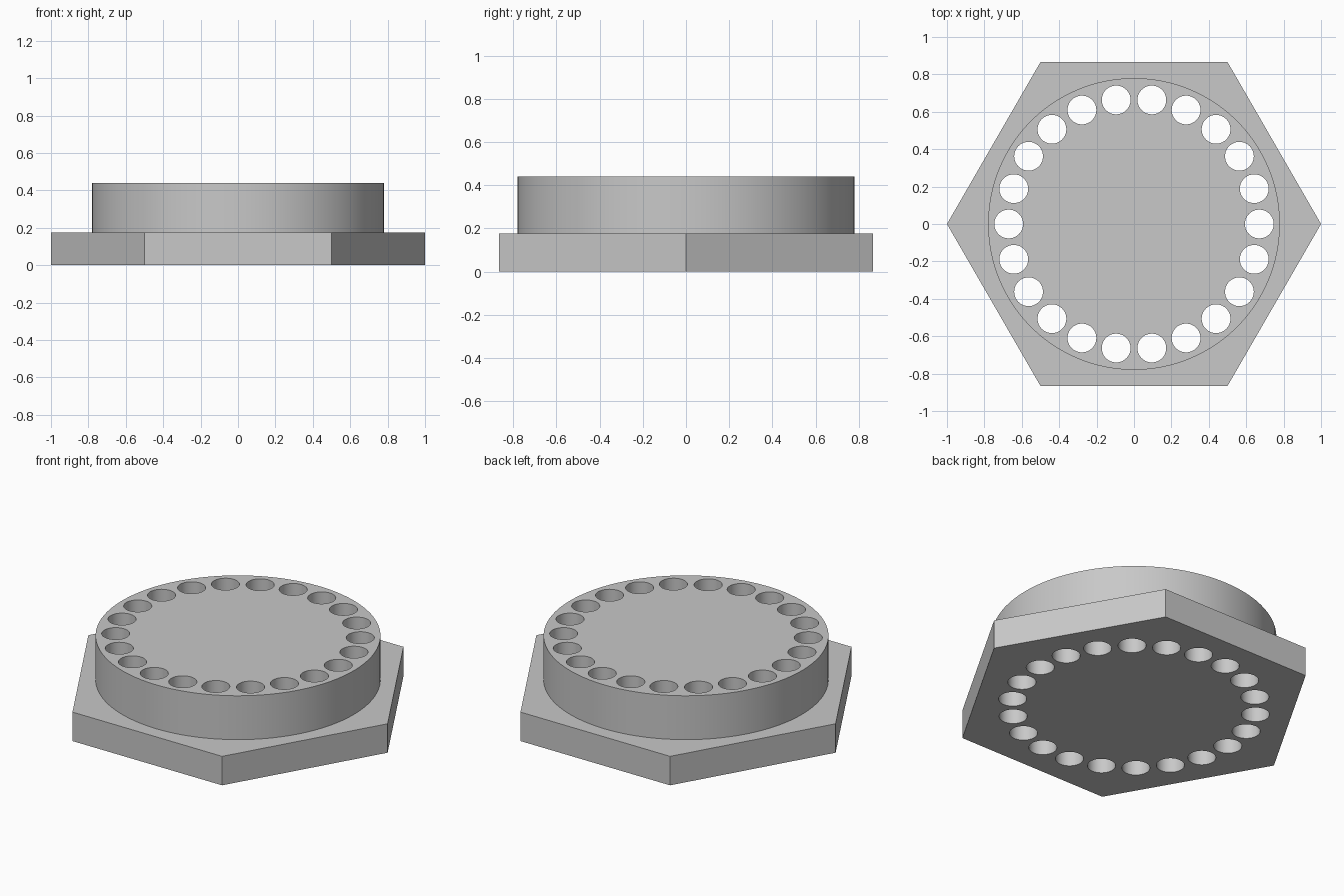
import bpy
import bmesh
from math import cos, sin, tau, radians

cube = bpy.data.objects.get("Cube")
if cube:
    bpy.data.objects.remove(cube, do_unlink=True)

HEX_HEIGHT, TOTAL_HEIGHT = 0.175, 0.44
DISC_RADIUS = 0.78
HOLE_COUNT, HOLE_RADIUS, HOLE_RING = 22, 0.077, 0.67

grey = bpy.data.materials.new("light_grey")
colour = (0.58, 0.58, 0.58, 1)
grey.use_nodes = True
grey.diffuse_color = colour
grey.node_tree.nodes["Principled BSDF"].inputs["Base Color"].default_value = colour


def add_prism(bm, sides, radius, bottom, top, x=0, y=0):
    """Upright prism with its first corner towards +x."""
    rings = [[bm.verts.new((x + radius * cos(tau * i / sides),
                            y + radius * sin(tau * i / sides), z))
              for i in range(sides)] for z in (bottom, top)]
    low, high = rings
    bm.faces.new(low[::-1])
    bm.faces.new(high)
    for i in range(sides):
        j = (i + 1) % sides
        bm.faces.new((low[i], low[j], high[j], high[i]))


def make_object(name, bm):
    mesh = bpy.data.meshes.new(name)
    bm.to_mesh(mesh)
    bm.free()
    mesh.materials.append(grey)
    obj = bpy.data.objects.new(name, mesh)
    bpy.context.collection.objects.link(obj)
    return obj


def apply_boolean(target, tool, operation):
    tool.hide_render = True
    mod = target.modifiers.new(operation.title(), "BOOLEAN")
    mod.operation = operation
    mod.solver = "EXACT"
    mod.object = tool
    bpy.context.view_layer.objects.active = target
    bpy.ops.object.modifier_apply(modifier=mod.name)
    bpy.data.objects.remove(tool, do_unlink=True)


# Hexagonal base
bm = bmesh.new()
add_prism(bm, 6, 1.0, 0, HEX_HEIGHT)
flange = make_object("drilled_hex_flange", bm)

# Round boss, sunk into the base and merged with it
bm = bmesh.new()
add_prism(bm, 96, DISC_RADIUS, HEX_HEIGHT / 2, TOTAL_HEIGHT)
apply_boolean(flange, make_object("round_boss", bm), "UNION")

# Ring of through holes
bm = bmesh.new()
for i in range(HOLE_COUNT):
    a = tau * i / HOLE_COUNT
    add_prism(bm, 40, HOLE_RADIUS, -0.1, TOTAL_HEIGHT + 0.1,
              HOLE_RING * cos(a), HOLE_RING * sin(a))
apply_boolean(flange, make_object("hole_cutters", bm), "DIFFERENCE")

# Smooth round walls with crisp edges
bpy.ops.object.select_all(action="DESELECT")
flange.select_set(True)
bpy.context.view_layer.objects.active = flange
bpy.ops.object.shade_smooth_by_angle(angle=radians(30))
